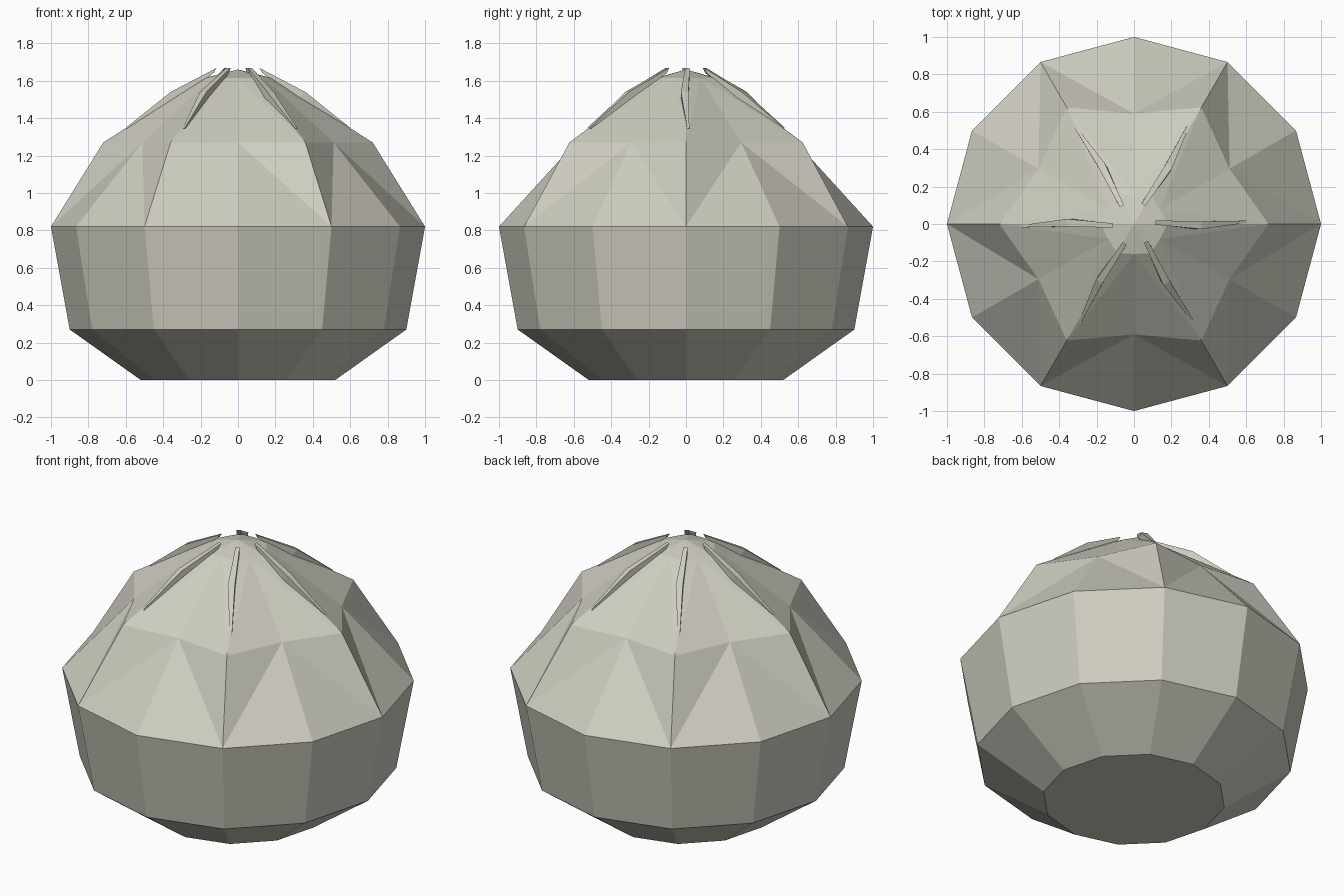
import bpy, bmesh, math

if "Cube" in bpy.data.objects:
    bpy.data.objects.remove(bpy.data.objects["Cube"])

cream = bpy.data.materials.new("warm_grey_cream")
cream.diffuse_color = (0.62, 0.61, 0.53, 1)
cream.use_nodes = True
cream.node_tree.nodes["Principled BSDF"].inputs["Base Color"].default_value = cream.diffuse_color


def make_object(name, bm):
    bmesh.ops.recalc_face_normals(bm, faces=bm.faces)
    mesh = bpy.data.meshes.new(name)
    bm.to_mesh(mesh)
    bm.free()
    mesh.materials.append(cream)
    obj = bpy.data.objects.new(name, mesh)
    bpy.context.collection.objects.link(obj)
    return obj


# Bulb body: 12-sided rings given as (ridge radius, valley radius, height)
rings = [(0.52, 0.52, 0.0), (0.9, 0.9, 0.27), (1.0, 1.0, 0.82),
         (0.72, 0.59, 1.27), (0.18, 0.16, 1.615)]
bm = bmesh.new()
loops = []
for ridge, valley, z in rings:
    loop = []
    for i in range(12):
        r = valley if i % 2 else ridge
        a = math.radians(30 * i)
        loop.append(bm.verts.new((r * math.cos(a), r * math.sin(a), z)))
    loops.append(loop)

bm.faces.new(loops[0])
for k in range(4):
    lo, hi = loops[k], loops[k + 1]
    for i in range(12):
        j = (i + 1) % 12
        if k < 2:
            bm.faces.new((lo[i], lo[j], hi[j], hi[i]))
        else:
            # creased shoulder: split from upper valley to lower ridge
            ridge, valley = (j, i) if i % 2 else (i, j)
            bm.faces.new((lo[ridge], hi[ridge], hi[valley]))
            bm.faces.new((lo[ridge], hi[valley], lo[valley]))
apex = bm.verts.new((0, 0, 1.66))
for i in range(12):
    bm.faces.new((loops[-1][i], loops[-1][(i + 1) % 12], apex))
make_object("bulb_body", bm)

# Thin fins on the six ridges: (radius, height, sideways offset, half width)
outer = [(0.115, 1.668, 0.008, 0.012), (0.36, 1.54, -0.007, 0.02),
         (0.6, 1.348, 0.012, 0.006)]
inner = [(0.13, 1.642, 0.008, 0.012), (0.32, 1.50, -0.007, 0.02),
         (0.585, 1.335, 0.012, 0.006)]
for n in range(6):
    a = math.radians(60 * n)
    c, s = math.cos(a), math.sin(a)

    bm = bmesh.new()
    sections = []
    for o, i in zip(outer, inner):
        sec = []
        for (r, z, off, w), side in ((o, -1), (o, 1), (i, 1), (i, -1)):
            t = off + side * w
            sec.append(bm.verts.new((r * c - t * s, r * s + t * c, z)))
        sections.append(sec)
    bm.faces.new(sections[0])
    bm.faces.new(sections[-1])
    for p, q in zip(sections, sections[1:]):
        for i in range(4):
            j = (i + 1) % 4
            bm.faces.new((p[i], p[j], q[j], q[i]))
    make_object(f"ridge_fin_{n + 1}", bm)
